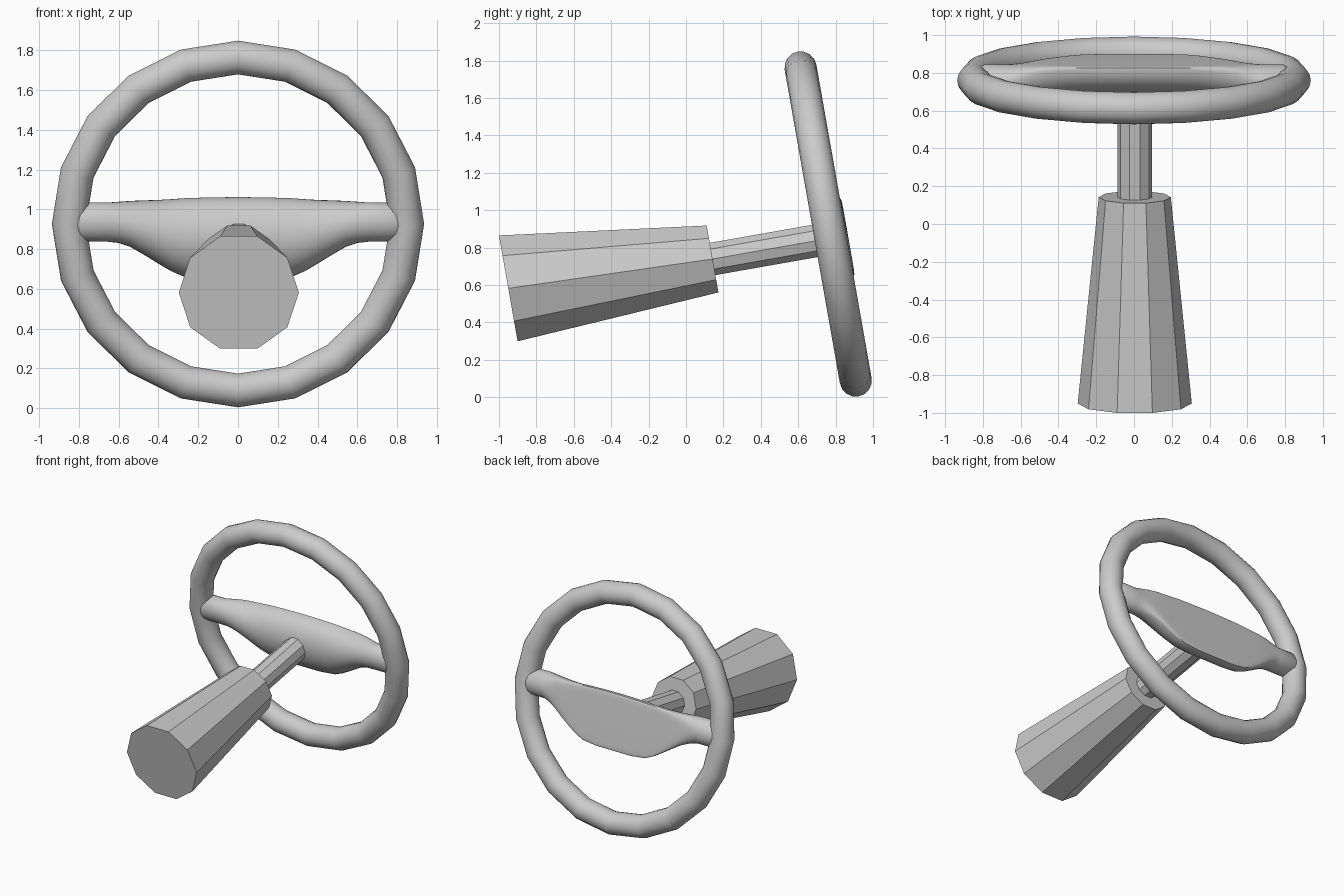
import bpy, bmesh
from math import sin, cos, pi, radians, copysign

if "Cube" in bpy.data.objects:
    bpy.data.objects.remove(bpy.data.objects["Cube"])

TILT = radians(10)
HUB = (0, 0.76, 0.926)      # wheel centre; local y runs along the shaft


def loft(name, rings):
    """Skin a list of closed rings and cap both ends."""
    bm = bmesh.new()
    vs = [[bm.verts.new(p) for p in r] for r in rings]
    n = len(vs[0])
    for a, b in zip(vs, vs[1:]):
        for i in range(n):
            j = (i + 1) % n
            bm.faces.new((a[i], a[j], b[j], b[i]))
    bm.faces.new(vs[0])
    bm.faces.new(vs[-1])
    bmesh.ops.recalc_face_normals(bm, faces=bm.faces)
    me = bpy.data.meshes.new(name)
    bm.to_mesh(me)
    bm.free()
    ob = bpy.data.objects.new(name, me)
    ob.location = HUB
    ob.rotation_euler = (TILT, 0, 0)
    bpy.context.collection.objects.link(ob)
    return ob


def smooth(ob, angle):
    bpy.ops.object.select_all(action='DESELECT')
    ob.select_set(True)
    bpy.context.view_layer.objects.active = ob
    bpy.ops.object.shade_smooth_by_angle(angle=radians(angle))


def decagon(y, z, r):
    return [(0.004 + r * cos(k * pi / 5), y, z + r * sin(k * pi / 5)) for k in range(10)]


# Rim
bpy.ops.mesh.primitive_torus_add(major_segments=20, minor_segments=16,
                                 major_radius=0.85, minor_radius=0.086,
                                 location=HUB, rotation=(pi / 2 + TILT, 0, 0))
rim = bpy.context.object
rim.name = "rim"
smooth(rim, 40)

# Column housing and shaft, ten flat sides
loft("column_housing", [decagon(-1.744, -0.042, 0.302), decagon(-0.641, -0.077, 0.191)])
loft("shaft", [decagon(-0.70, -0.077, 0.092), decagon(0.0, -0.077, 0.092)])

# Crossbar swelling into the centre pad: x, top, bottom, edge y, back y, back squareness
half = [(0.0, 0.123, -0.296, 0.075, 0.094, 0.25),
        (0.15, 0.121, -0.296, 0.075, 0.094, 0.25),
        (0.27, 0.117, -0.282, 0.075, 0.094, 0.25),
        (0.34, 0.112, -0.25, 0.073, 0.094, 0.27),
        (0.40, 0.109, -0.213, 0.068, 0.094, 0.30),
        (0.47, 0.108, -0.167, 0.058, 0.094, 0.38),
        (0.54, 0.108, -0.123, 0.042, 0.092, 0.55),
        (0.60, 0.108, -0.099, 0.022, 0.089, 0.8),
        (0.66, 0.108, -0.089, 0.0, 0.087, 1.0),
        (0.79, 0.108, -0.087, 0.0, 0.087, 1.0),
        (0.835, 0.075, -0.055, 0.0, 0.06, 1.0)]


def section(x, zt, zb, ye, yb, e):
    mid, h, ring = (zt + zb) / 2, (zt - zb) / 2, []
    front = -0.08 if abs(x) < 0.8 else -0.06
    for k in range(32):
        c, s = cos(k * pi / 16), sin(k * pi / 16)
        if s >= 0:      # rounded front
            ring.append((x, ye + (front - ye) * s, mid + h * c))
        else:           # flat pad at the back
            ring.append((x, ye + (yb - ye) * abs(s) ** e,
                         mid + h * copysign(abs(c) ** e, c)))
    return ring


both = [(-r[0],) + r[1:] for r in reversed(half[1:])] + half
smooth(loft("crossbar_pad", [section(*r) for r in both]), 40)
